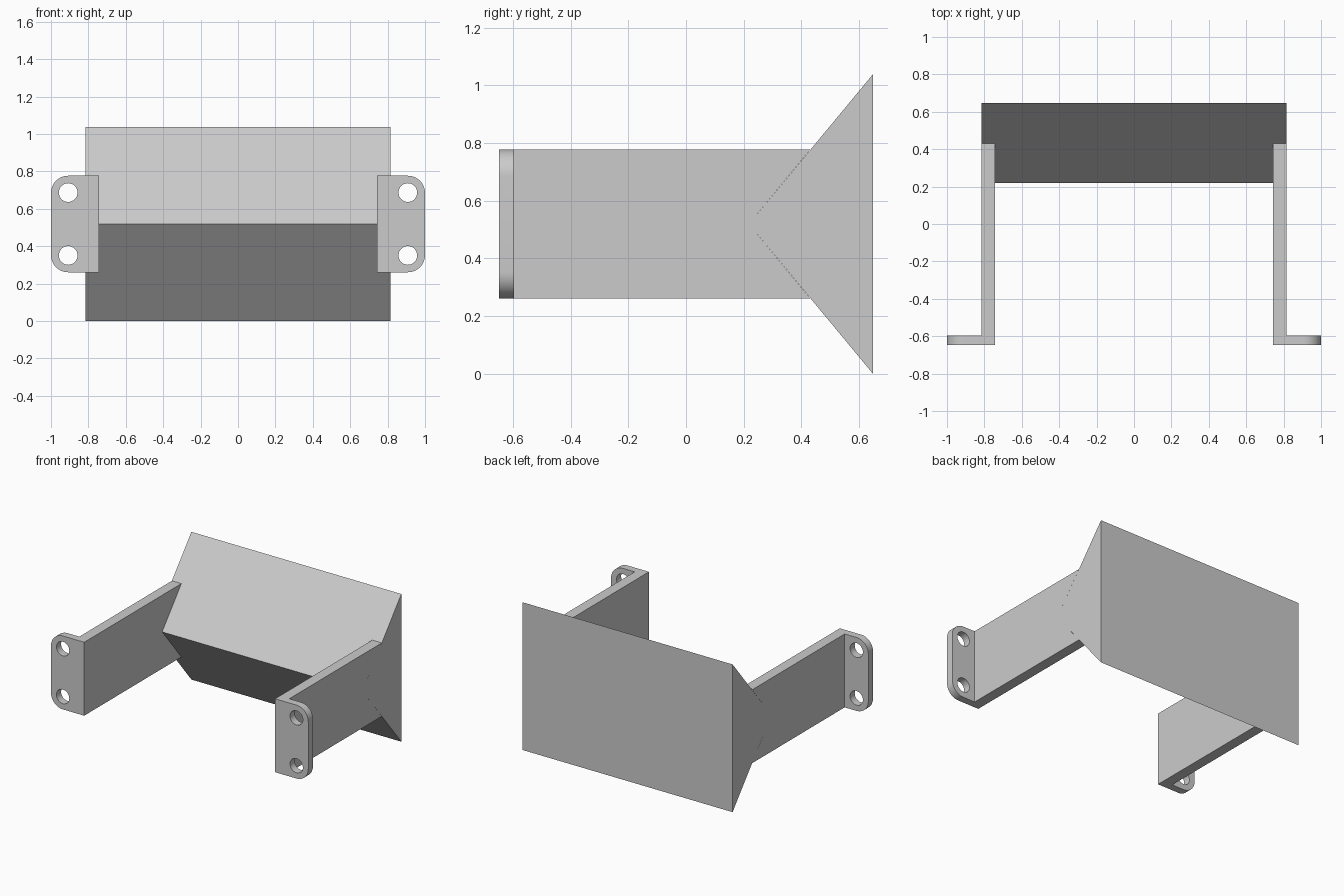
import bpy, bmesh
from math import sin, cos, pi
from mathutils import Matrix

if "Cube" in bpy.data.objects:
    bpy.data.objects.remove(bpy.data.objects["Cube"], do_unlink=True)

grey = bpy.data.materials.new("light_grey")
grey.use_nodes = True
grey.diffuse_color = (0.6, 0.6, 0.6, 1)
grey.node_tree.nodes["Principled BSDF"].inputs["Base Color"].default_value = (0.6, 0.6, 0.6, 1)

# Main dimensions
BACK, FRONT, HEIGHT = 0.648, -0.648, 1.038
MID = HEIGHT / 2
ARM_IN, ARM_OUT = 0.742, 0.816
LOW, HIGH = MID - 0.258, MID + 0.258
APEX, NOTCH = 0.218, 0.431
HOLE_X, HOLE_R, CORNER = 0.908, 0.05, 0.092

# Drawing planes: side profiles run along x, front profiles along y
SIDE = Matrix(((0, 0, 1, 0), (1, 0, 0, 0), (0, 1, 0, 0), (0, 0, 0, 1)))
FACE = Matrix(((1, 0, 0, 0), (0, 0, -1, 0), (0, 1, 0, 0), (0, 0, 0, 1)))


def arc(cx, cy, r, start, end, steps):
    angles = [start + (end - start) * i / steps for i in range(steps + 1)]
    return [(cx + r * cos(a), cy + r * sin(a)) for a in angles]


def plate(name, outlines, thickness, plane, offset, mirrored=False):
    """Extrude an outline, with optional holes, into a solid plate."""
    curve = bpy.data.curves.new(name, "CURVE")
    curve.dimensions = "2D"
    curve.fill_mode = "BOTH"
    curve.extrude = thickness / 2
    for outline in outlines:
        spline = curve.splines.new("POLY")
        spline.points.add(len(outline) - 1)
        for point, (x, y) in zip(spline.points, outline):
            point.co = (x, y, 0, 1)
        spline.use_cyclic_u = True
    obj = bpy.data.objects.new(name, curve)
    bpy.context.collection.objects.link(obj)
    bpy.ops.object.select_all(action="DESELECT")
    obj.select_set(True)
    bpy.context.view_layer.objects.active = obj
    bpy.ops.object.convert(target="MESH")
    obj = bpy.context.view_layer.objects.active
    mesh = obj.data
    mesh.transform(Matrix.Translation(offset) @ plane)
    bm = bmesh.new()
    bm.from_mesh(mesh)
    bmesh.ops.remove_doubles(bm, verts=bm.verts, dist=1e-5)
    bmesh.ops.recalc_face_normals(bm, faces=bm.faces)
    bm.to_mesh(mesh)
    bm.free()
    mesh.materials.clear()
    mesh.materials.append(grey)
    bpy.ops.object.shade_smooth_by_angle(angle=pi / 6)
    if mirrored:
        obj.modifiers.new("Mirror", "MIRROR").use_mirror_merge = False
    return obj


# Full-width wedge at the back
plate("back_wedge", [[(BACK, 0), (BACK, HEIGHT), (APEX, MID)]],
      2 * ARM_OUT, SIDE, (0, 0, 0))

# Arms, notched to fit against the wedge
arm = [(FRONT, LOW), (NOTCH, LOW), (APEX, MID), (NOTCH, HIGH), (FRONT, HIGH)]
plate("side_arms", [arm], ARM_OUT - ARM_IN, SIDE,
      ((ARM_IN + ARM_OUT) / 2, 0, 0), True)

# Mounting flanges with rounded outer corners and two screw holes each
flange = [(ARM_OUT, HIGH), (ARM_OUT, LOW)]
flange += arc(1 - CORNER, LOW + CORNER, CORNER, -pi / 2, 0, 12)
flange += arc(1 - CORNER, HIGH - CORNER, CORNER, 0, pi / 2, 12)
holes = [arc(HOLE_X, z, HOLE_R, 0, 2 * pi, 32)[:-1]
         for z in (LOW + CORNER - 0.002, HIGH - CORNER + 0.002)]
plate("mounting_flanges", [flange] + holes, 0.052, FACE,
      (0, FRONT + 0.026, 0), True)
